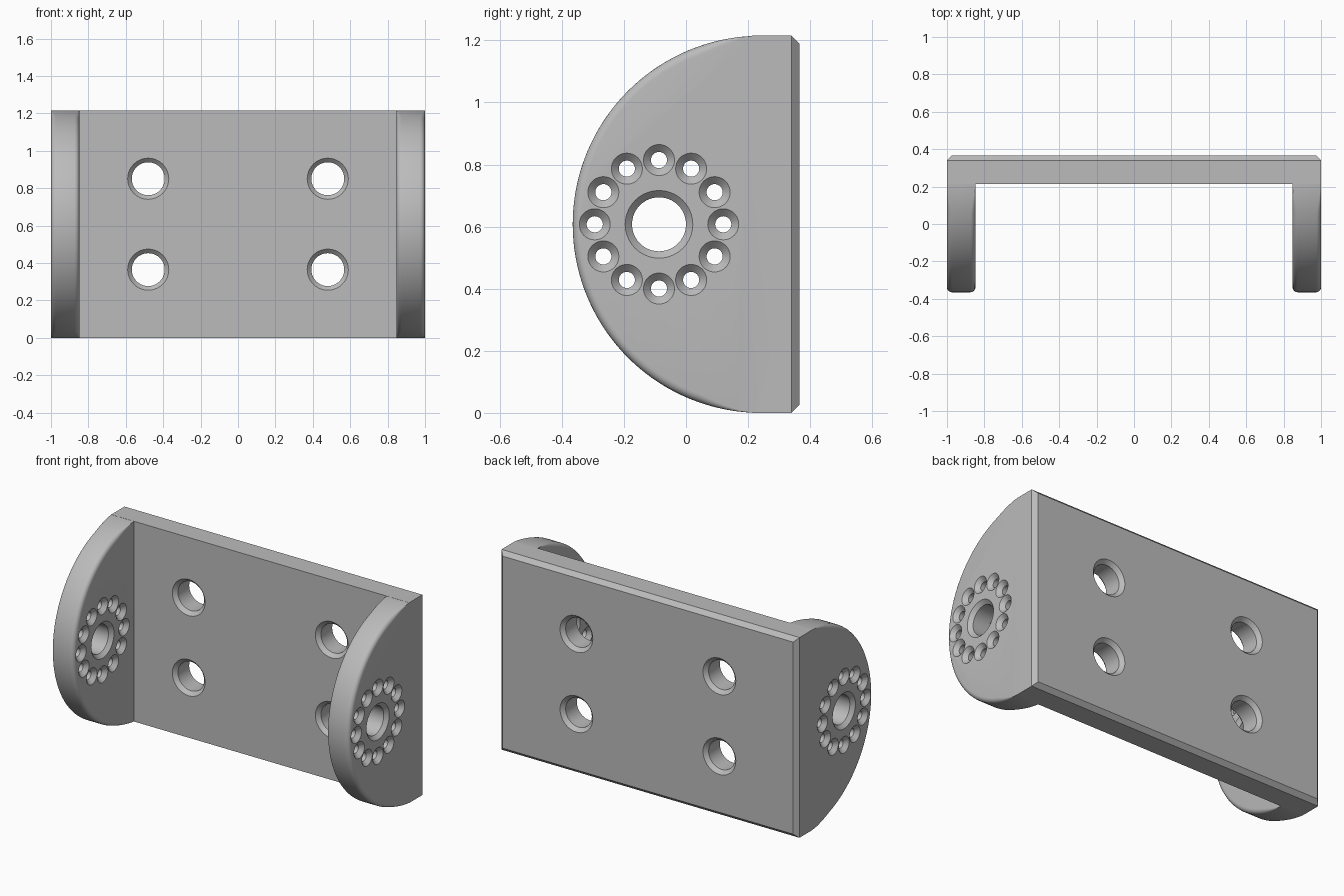
import bpy, bmesh
from math import sin, cos, pi, radians
from mathutils import Vector

if "Cube" in bpy.data.objects:
    bpy.data.objects.remove(bpy.data.objects["Cube"])

H = 1.215            # height
D = 0.365            # half depth
T = 0.152            # wall thickness
R = H / 2            # radius of the ear rim
FILLET = 0.026
CHAMFER = 0.025

grey = bpy.data.materials.new("grey")
grey.use_nodes = True
grey.diffuse_color = (0.5, 0.5, 0.5, 1)
grey.node_tree.nodes["Principled BSDF"].inputs["Base Color"].default_value = (0.5, 0.5, 0.5, 1)


def make_object(name, bm):
    bmesh.ops.remove_doubles(bm, verts=bm.verts, dist=1e-5)
    bmesh.ops.recalc_face_normals(bm, faces=bm.faces)
    mesh = bpy.data.meshes.new(name)
    bm.to_mesh(mesh)
    bm.free()
    mesh.materials.append(grey)
    obj = bpy.data.objects.new(name, mesh)
    bpy.context.collection.objects.link(obj)
    return obj


def loft(bm, rings):
    """Skin closed rings of points and cap both ends."""
    loops = [[bm.verts.new(p) for p in ring] for ring in rings]
    n = len(loops[0])
    for a, b in zip(loops, loops[1:]):
        for i in range(n):
            j = (i + 1) % n
            bm.faces.new((a[i], a[j], b[j], b[i]))
    bm.faces.new(loops[0])
    bm.faces.new(loops[-1])


def combine(target, other, operation):
    mod = target.modifiers.new(operation.lower(), "BOOLEAN")
    mod.operation = operation
    mod.solver = "EXACT"
    mod.object = other
    bpy.context.view_layer.objects.active = target
    bpy.ops.object.modifier_apply(modifier=mod.name)
    bpy.data.objects.remove(other)


# Back plate with chamfered rear edges
bm = bmesh.new()
bmesh.ops.create_cube(bm, size=1)
for v in bm.verts:
    v.co = Vector((v.co.x * 2, D - T / 2 + v.co.y * T, R + v.co.z * H))
rear = [e for e in bm.edges if all(v.co.y > D - 0.01 for v in e.verts)]
bmesh.ops.bevel(bm, geom=rear, offset=CHAMFER, segments=1, affect="EDGES")
bracket = make_object("bracket", bm)


# Half-round ears, rim rounding fades out towards the plate
def ear(side):
    centre_y = R - D
    rim = [(centre_y - R * sin(a), R + R * cos(a), sin(a), cos(a))
           for a in (pi * i / 72 for i in range(73))]
    tail = D - CHAMFER - 0.01
    rim = [(tail, H, 0, 1)] + rim + [(tail, 0, 0, -1)]
    steps = [(pi / 2 * k / 5) for k in range(6)]

    def ring(x, inward, a):
        pts = []
        for y, z, ny, nz in rim:
            fade = min(1, max(0, (0.2 - y) / 0.15))
            r = FILLET * fade
            cut = r * (1 - sin(a))
            pts.append((side * (x + inward * r * (1 - cos(a))), y + ny * cut, z - nz * cut))
        return pts

    bm = bmesh.new()
    loft(bm, [ring(1 - T, 1, a) for a in steps] + [ring(1, -1, a) for a in reversed(steps)])
    return make_object("ear", bm)


for side in (-1, 1):
    combine(bracket, ear(side), "UNION")


# Holes countersunk at both ends
def hole(bm, u, z, bore, mouth, start, axis):
    extra = 0.01
    depth = mouth - bore
    stations = [(-extra, mouth + extra), (depth, bore),
                (T - depth, bore), (T + extra, mouth + extra)]
    rings = []
    for t, r in stations:
        ring = []
        for i in range(40):
            a = 2 * pi * i / 40
            p, q = u + r * cos(a), z + r * sin(a)
            ring.append((start + t, p, q) if axis == "x" else (p, start + t, q))
        rings.append(ring)
    loft(bm, rings)


bm = bmesh.new()
for side in (-1, 1):
    for dz in (-0.243, 0.243):
        hole(bm, side * 0.48, R + dz, 0.088, 0.11, D - T, "y")
    start = -1 if side < 0 else 1 - T
    hole(bm, -0.087, R, 0.087, 0.109, start, "x")
    for i in range(12):
        a = radians(30 * i)
        hole(bm, -0.087 + 0.207 * cos(a), R + 0.207 * sin(a), 0.026, 0.05, start, "x")
cutter = make_object("hole_cutter", bm)
cutter.hide_render = True
combine(bracket, cutter, "DIFFERENCE")

# Smooth rims and bores, crisp edges elsewhere
bpy.ops.object.select_all(action="DESELECT")
bracket.select_set(True)
bpy.context.view_layer.objects.active = bracket
bpy.ops.object.shade_smooth_by_angle(angle=radians(28))
